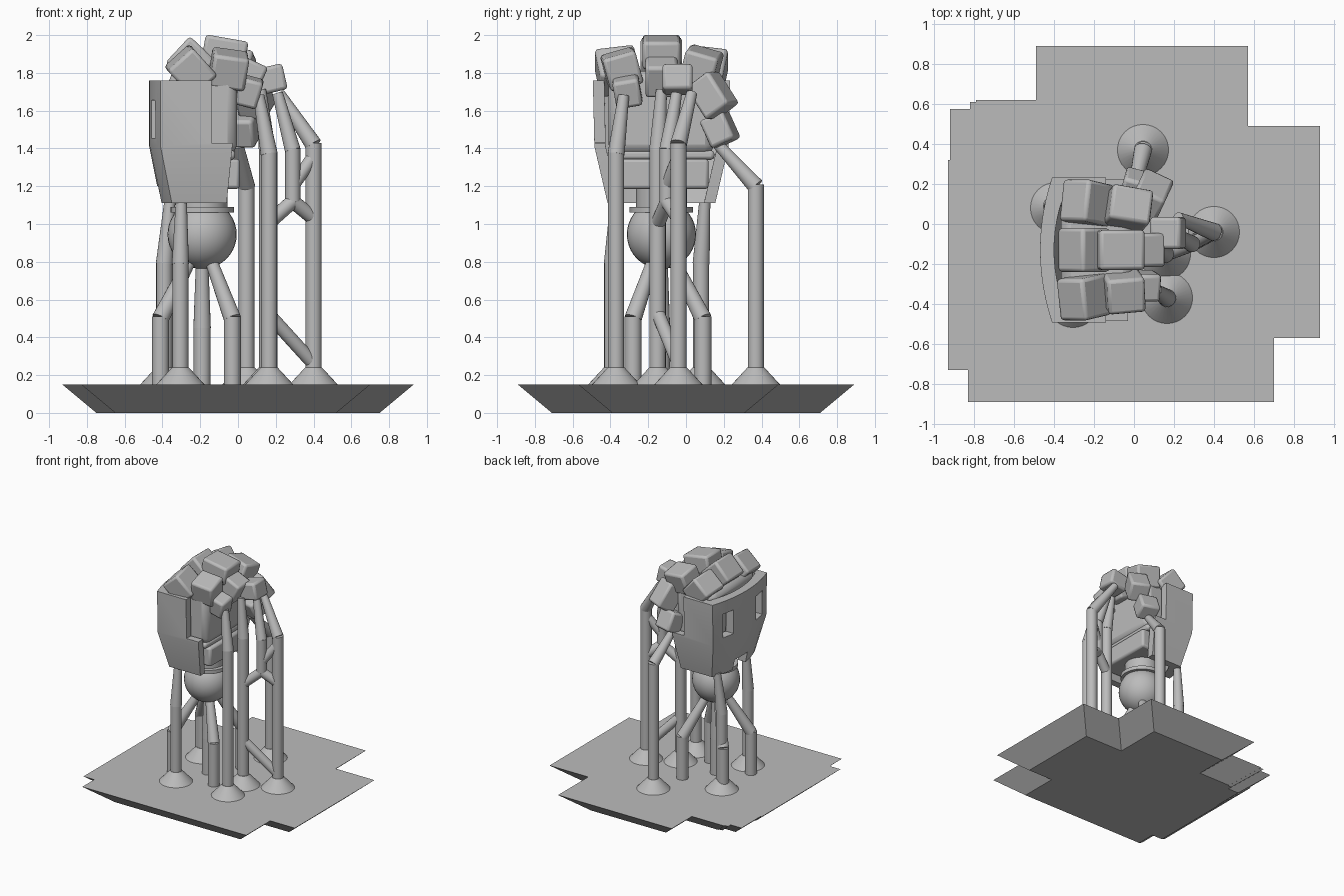
import bpy, bmesh
from math import radians
from mathutils import Vector

if "Cube" in bpy.data.objects:
    bpy.data.objects.remove(bpy.data.objects["Cube"], do_unlink=True)

GREY = (0.5, 0.5, 0.5, 1)
grey = bpy.data.materials.new("plain_grey")
grey.use_nodes = True
grey.diffuse_color = GREY
grey.node_tree.nodes["Principled BSDF"].inputs["Base Color"].default_value = GREY

CY = -0.13      # middle of the head in y
FLOOR = 0.15    # top of the base


def activate(ob):
    bpy.ops.object.select_all(action='DESELECT')
    ob.select_set(True)
    bpy.context.view_layer.objects.active = ob


def smooth(ob):
    activate(ob)
    bpy.ops.object.shade_smooth_by_angle(angle=radians(32))


def finish(bm, name):
    bmesh.ops.recalc_face_normals(bm, faces=bm.faces)
    me = bpy.data.meshes.new(name)
    bm.to_mesh(me)
    bm.free()
    ob = bpy.data.objects.new(name, me)
    bpy.context.collection.objects.link(ob)
    me.materials.append(grey)
    return ob


def bevel(ob, width):
    mod = ob.modifiers.new("bevel", 'BEVEL')
    mod.width = width
    mod.segments = 2
    mod.limit_method = 'ANGLE'
    mod.angle_limit = radians(32)


def box(name, centre, size, turn=(0, 0, 0), round_edge=0.018):
    bm = bmesh.new()
    bmesh.ops.create_cube(bm, size=1)
    bmesh.ops.scale(bm, vec=size, verts=bm.verts)
    ob = finish(bm, name)
    ob.location = centre
    ob.rotation_euler = [radians(a) for a in turn]
    if round_edge:
        bevel(ob, round_edge)
        smooth(ob)
    return ob


def rod(bm, a, b, r1, r2, sides=20):
    a, b = Vector(a), Vector(b)
    made = bmesh.ops.create_cone(bm, cap_ends=True, segments=sides, radius1=r1,
                                 radius2=r2, depth=(b - a).length)
    turn = (b - a).to_track_quat('Z', 'Y').to_matrix()
    for v in made['verts']:
        v.co = turn @ v.co + (a + b) / 2


# Base: stepped outline whose walls slope inwards to the bottom
outline = [(-.93, -.73), (-.83, -.73), (-.83, -.89), (.7, -.89), (.7, -.57),
           (.93, -.57), (.93, .49), (.57, .49), (.57, .89), (-.49, .89),
           (-.49, .62), (-.79, .62), (-.79, .61), (-.82, .61), (-.82, .575),
           (-.92, .575), (-.92, .32), (-.93, .32)]
bm = bmesh.new()
pts = [Vector(p) for p in outline]
n = len(pts)
upper, lower = [], []
for i, p in enumerate(pts):
    d1 = (p - pts[i - 1]).normalized()
    d2 = (pts[(i + 1) % n] - p).normalized()
    q = p + 0.18 * Vector((-d1.y - d2.y, d1.x + d2.x))
    upper.append(bm.verts.new((p.x, p.y, FLOOR)))
    lower.append(bm.verts.new((q.x, q.y, 0)))
bm.faces.new(upper)
bm.faces.new(lower[::-1])
for i in range(n):
    j = (i + 1) % n
    bm.faces.new((lower[i], lower[j], upper[j], upper[i]))
finish(bm, "base")

# Mask: bowed U-shaped shell lofted through three levels
STEPS = 12


def u_path(front, half, back, z):
    path = [(back, CY - half, z)]
    for i in range(STEPS + 1):
        t = 2 * i / STEPS - 1
        path.append((front + 0.06 * t * t, CY + t * half, z))
    return path + [(back, CY + half, z)]


bm = bmesh.new()
rings = []
for z, front, half, back in ((1.11, -.41, .285, -.06), (1.41, -.47, .355, -.03),
                             (1.76, -.47, .363, -.03)):
    outer = [bm.verts.new(c) for c in u_path(front, half, back, z)]
    inner = [bm.verts.new(c) for c in u_path(front + .07, half - .06, back, z)]
    rings.append((outer, inner))
m = STEPS + 3
for (o1, i1), (o2, i2) in zip(rings, rings[1:]):
    for k in range(m - 1):
        bm.faces.new((o1[k], o1[k + 1], o2[k + 1], o2[k]))
        bm.faces.new((i1[k], i1[k + 1], i2[k + 1], i2[k]))
    for k in (0, m - 1):
        bm.faces.new((o1[k], i1[k], i2[k], o2[k]))
for o, i in (rings[0], rings[-1]):
    for k in range(m - 1):
        bm.faces.new((o[k], o[k + 1], i[k + 1], i[k]))
mask = finish(bm, "mask")

# Eye holes, mouth gap and the cut-back upper rear edges
cutters = [box("cut_rear", (.16, CY, 1.73), (.6, 1, .6), round_edge=0),
           box("cut_mouth", (-.42, CY, 1.11), (.3, .17, .18), round_edge=0)]
for y in (-.205, .205):
    cutters.append(box("cut_eye", (-.42, CY + y, 1.555), (.3, .11, .2), round_edge=0))
for c in cutters:
    c.hide_render = True
    mod = mask.modifiers.new("cut", 'BOOLEAN')
    mod.operation = 'DIFFERENCE'
    mod.solver = 'EXACT'
    mod.object = c
    activate(mask)
    bpy.ops.object.modifier_apply(modifier=mod.name)
    bpy.data.objects.remove(c, do_unlink=True)
bevel(mask, 0.014)
smooth(mask)

# Head inside the mask
box("skull", (-.185, CY, 1.59), (.36, .56, .44), round_edge=.05)
box("jaw", (-.165, CY, 1.265), (.35, .5, .16))
box("jaw_ledge", (-.185, CY, 1.365), (.34, .56, .05))

# Neck, collar and ball
bm = bmesh.new()
rod(bm, (-.19, CY, 1.0), (-.19, CY, 1.22), .135, .135, 32)
rod(bm, (-.19, CY, 1.06), (-.19, CY, 1.09), .168, .168, 32)
smooth(finish(bm, "neck_collar"))
bm = bmesh.new()
bmesh.ops.create_uvsphere(bm, u_segments=32, v_segments=20, radius=.183)
ball = finish(bm, "ball")
ball.location = (-.19, CY, .945)
smooth(ball)

# Hair: chunky tilted blocks from brow to nape
hair = [("brow_middle", (-.25, -.13, 1.86), (.19, .22, .19), (0, -47, 0)),
        ("brow_right", (-.25, -.365, 1.81), (.18, .21, .2), (9, -42, 0)),
        ("brow_left", (-.235, .105, 1.81), (.18, .21, .2), (-9, -42, 0)),
        ("crown_middle", (-.07, -.13, 1.91), (.23, .2, .15), (0, 10, 0)),
        ("crown_right", (-.05, -.34, 1.82), (.19, .18, .18), (16, 8, 5)),
        ("crown_left", (-.03, .08, 1.83), (.21, .18, .18), (-16, 10, -10)),
        ("rear_middle", (.05, -.13, 1.78), (.16, .17, .18), (0, 25, 0)),
        ("rear_tip", (.17, -.045, 1.765), (.16, .16, .14), (0, -13, 0)),
        ("rear_right", (.06, -.31, 1.7), (.12, .14, .15), (10, 15, 0)),
        ("rear_left", (.08, .14, 1.68), (.16, .16, .21), (35, 0, -25)),
        ("nape_left", (.02, .18, 1.5), (.16, .14, .16), (25, 0, -15))]
for name, centre, size, turn in hair:
    box("hair_" + name, centre, size, turn)

# Tall legs: cone foot, straight column, tapered tip leaning to the model
legs = [((.40, -.04), 1.43, (.22, .03, 1.69)),
        ((.165, -.37), 1.38, (.11, -.33, 1.68)),
        ((.155, -.15), 1.4, (.12, -.13, 1.71)),
        ((.045, .37), 1.21, (0, .17, 1.42)),
        ((-.305, -.39), .8, (-.3, -.37, 1.13)),
        ((-.39, .08), .8, (-.36, .1, 1.13))]
for k, ((x, y), bend, tip) in enumerate(legs):
    bm = bmesh.new()
    rod(bm, (x, y, FLOOR), (x, y, .24), .128, .045, 32)
    rod(bm, (x, y, FLOOR), (x, y, bend), .043, .043)
    rod(bm, (x, y, bend - .01), tip, .045, .029)
    smooth(finish(bm, f"leg_{k + 1}"))

# Short stilts that hold the ball
stilts = [(x, y, .51) for x in (-.41, -.03) for y in (-.28, .09)] + [(-.19, CY, .46)]
for k, (x, y, bend) in enumerate(stilts):
    bm = bmesh.new()
    rod(bm, (x, y, FLOOR), (x, y, bend), .045, .045)
    tip = Vector((-.19, CY, .85)).lerp(Vector((x, y, .75)), .25)
    rod(bm, (x, y, bend - .01), tip, .046, .032)
    smooth(finish(bm, f"stilt_{k + 1}"))

# Braces between the rear legs, with a forked extra tip
bm = bmesh.new()
fork = (.29, -.1, 1.12)
rod(bm, fork, (.29, -.1, 1.4), .04, .04)
rod(bm, (.29, -.1, 1.39), (.21, -.05, 1.69), .042, .029)
for end in ((.40, -.04, 1.03), (.155, -.15, 1.0)):
    rod(bm, fork, end, .038, .038)
rod(bm, (.29, -.1, 1.2), (.40, -.04, 1.36), .034, .034)
rod(bm, (.155, -.15, .53), (.40, -.04, .26), .036, .036)
smooth(finish(bm, "leg_braces"))
